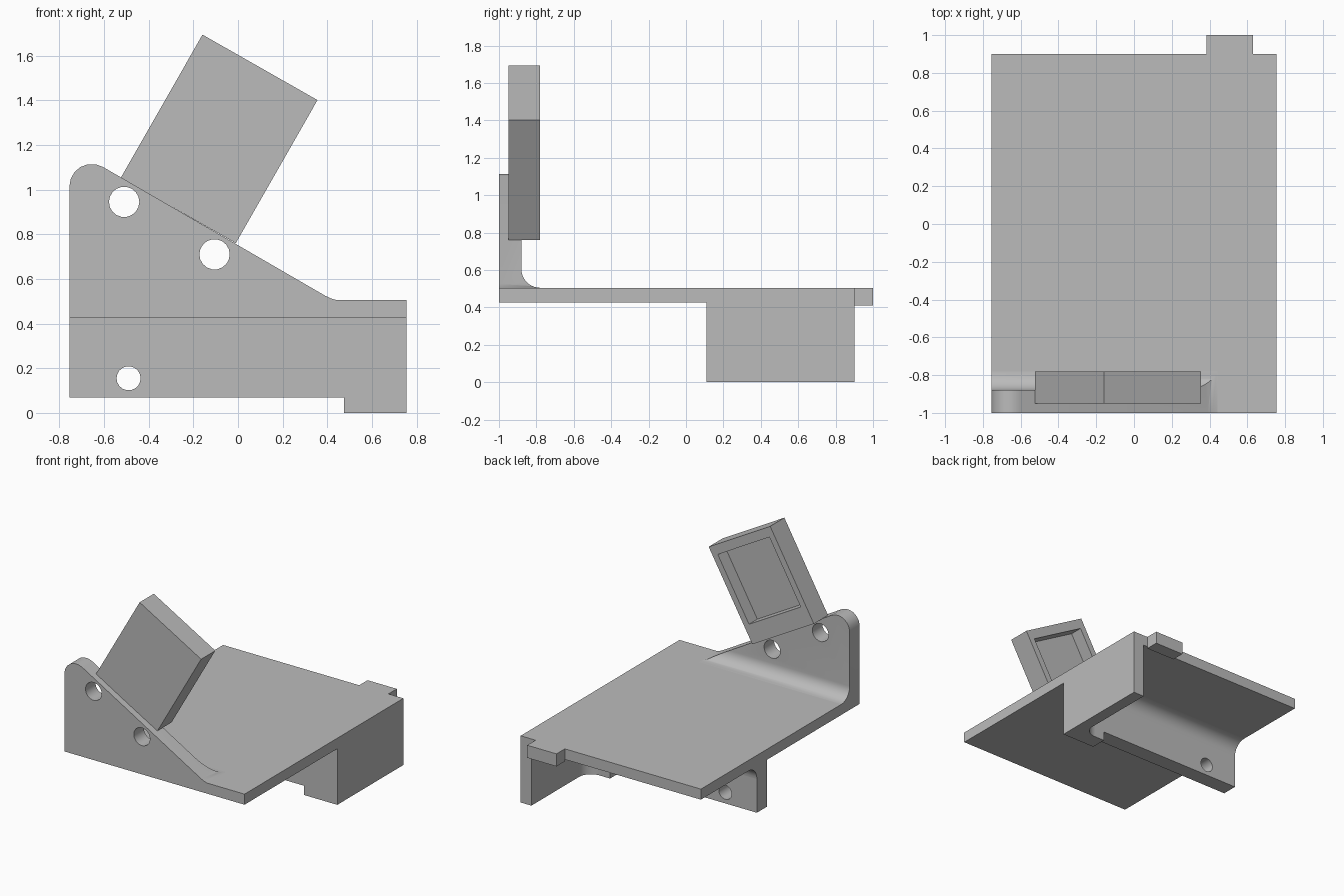
import bpy, bmesh, math
from mathutils import Vector

default = bpy.data.objects.get("Cube")
if default:
    bpy.data.objects.remove(default, do_unlink=True)

grey = bpy.data.materials.new("plain grey")
grey.use_nodes = True
colour = (0.5, 0.5, 0.5, 1)
grey.diffuse_color = colour
grey.node_tree.nodes["Principled BSDF"].inputs["Base Color"].default_value = colour

# How a 2D profile point and a depth map to space, per extrusion axis
PLACE = {
    "x": lambda a, b, d: (d, a, b),
    "y": lambda a, b, d: (a, d, b),
    "z": lambda a, b, d: (a, b, d),
}


def prism(name, axis, points, start, end):
    """Extrude a 2D profile along an axis."""
    bm = bmesh.new()
    base = bm.faces.new([bm.verts.new(PLACE[axis](a, b, start)) for a, b in points])
    moved = bmesh.ops.extrude_face_region(bm, geom=[base])["geom"]
    verts = [v for v in moved if isinstance(v, bmesh.types.BMVert)]
    bmesh.ops.translate(bm, verts=verts, vec=Vector(PLACE[axis](0, 0, end - start)))
    bmesh.ops.recalc_face_normals(bm, faces=bm.faces)
    mesh = bpy.data.meshes.new(name)
    bm.to_mesh(mesh)
    bm.free()
    mesh.materials.append(grey)
    obj = bpy.data.objects.new(name, mesh)
    bpy.context.collection.objects.link(obj)
    return obj


def rect(a0, a1, b0, b1):
    return [(a0, b0), (a1, b0), (a1, b1), (a0, b1)]


def arc(cx, cy, r, start, end, steps=10):
    turn = [math.radians(start + (end - start) * i / steps) for i in range(steps + 1)]
    return [(cx + r * math.cos(t), cy + r * math.sin(t)) for t in turn]


def select_only(obj):
    bpy.ops.object.select_all(action="DESELECT")
    obj.select_set(True)
    bpy.context.view_layer.objects.active = obj


def combine(obj, cutter, operation="DIFFERENCE"):
    """Apply a boolean and discard its cutter."""
    mod = obj.modifiers.new("cut", "BOOLEAN")
    mod.operation = operation
    mod.solver = "EXACT"
    mod.object = cutter
    select_only(obj)
    bpy.ops.object.modifier_apply(modifier=mod.name)
    bpy.data.objects.remove(cutter, do_unlink=True)


def drill(obj, x, z, r, y0, y1):
    combine(obj, prism("drill", "y", arc(x, z, r, 0, 340, 17), y0, y1))


HALF, UNDER, TOP = 0.755, 0.425, 0.505
R = 0.1

# Base plate and rear tab
prism("base_plate", "z", rect(-HALF, HALF, -1, 0.9), UNDER, TOP)
prism("rear_tab", "z", rect(0.385, 0.63, 0.9, 1), 0.41, TOP)

# Upright front wall with a cove at its foot, trimmed to a sloping outline
section = [(-1, TOP), (-1, 1.2), (-0.88, 1.2)] + arc(-0.78, TOP + R, R, 180, 270)
front_wall = prism("front_wall", "x", section, -0.9, 0.6)
outline = [(-HALF, 0.45)] + arc(-0.655, 1.015, R, 180, 60, 6)
outline += [(0.39, 0.525), (0.415, 0.513), (0.445, 0.504), (0.445, 0.45)]
combine(front_wall, prism("outline", "y", outline, -1.1, -0.6), "INTERSECT")
for x, z in [(-0.51, 0.945), (-0.105, 0.71)]:
    drill(front_wall, x, z, 0.068, -1.1, -0.7)

# Lower cross wall with a deeper foot at one end
foot = [(-HALF, UNDER), (-HALF, 0.07), (0.475, 0.07), (0.475, 0),
        (HALF, 0), (HALF, UNDER)]
lower_wall = prism("lower_wall", "y", foot, 0.11, 0.23)
drill(lower_wall, -0.49, 0.155, 0.054, 0, 0.4)

# Side wall and the coves in the inner corners
INNER = 0.665
prism("side_wall", "z", rect(INNER, HALF, 0.23, 0.9), 0, UNDER)
top_cove = prism("lower_wall_cove", "x",
                 [(0.23, UNDER)] + arc(0.23 + R, UNDER - R, R, 90, 180), -HALF, INNER)
corner_cove = prism("corner_cove", "z",
                    [(INNER, 0.23)] + arc(INNER - R, 0.23 + R, R, -90, 0), 0, UNDER)

# Tilted holder block with a rectangular pocket in its back
corner = Vector((-0.01, 0.76))
across = Vector((-0.515, 0.293))
along = Vector((0.366, 0.641))


def tilted(u0, u1, v0, v1):
    return [tuple(corner + across * u + along * v) for u, v in rect(u0, u1, v0, v1)]


holder = prism("holder_block", "y", tilted(0, 1, 0, 1), -0.95, -0.78)
combine(holder, prism("pocket", "y", tilted(0.08, 0.92, 0.19, 0.905), -0.88, -0.7))

for obj in (front_wall, lower_wall, top_cove, corner_cove):
    select_only(obj)
    bpy.ops.object.shade_smooth_by_angle(angle=math.radians(30))
